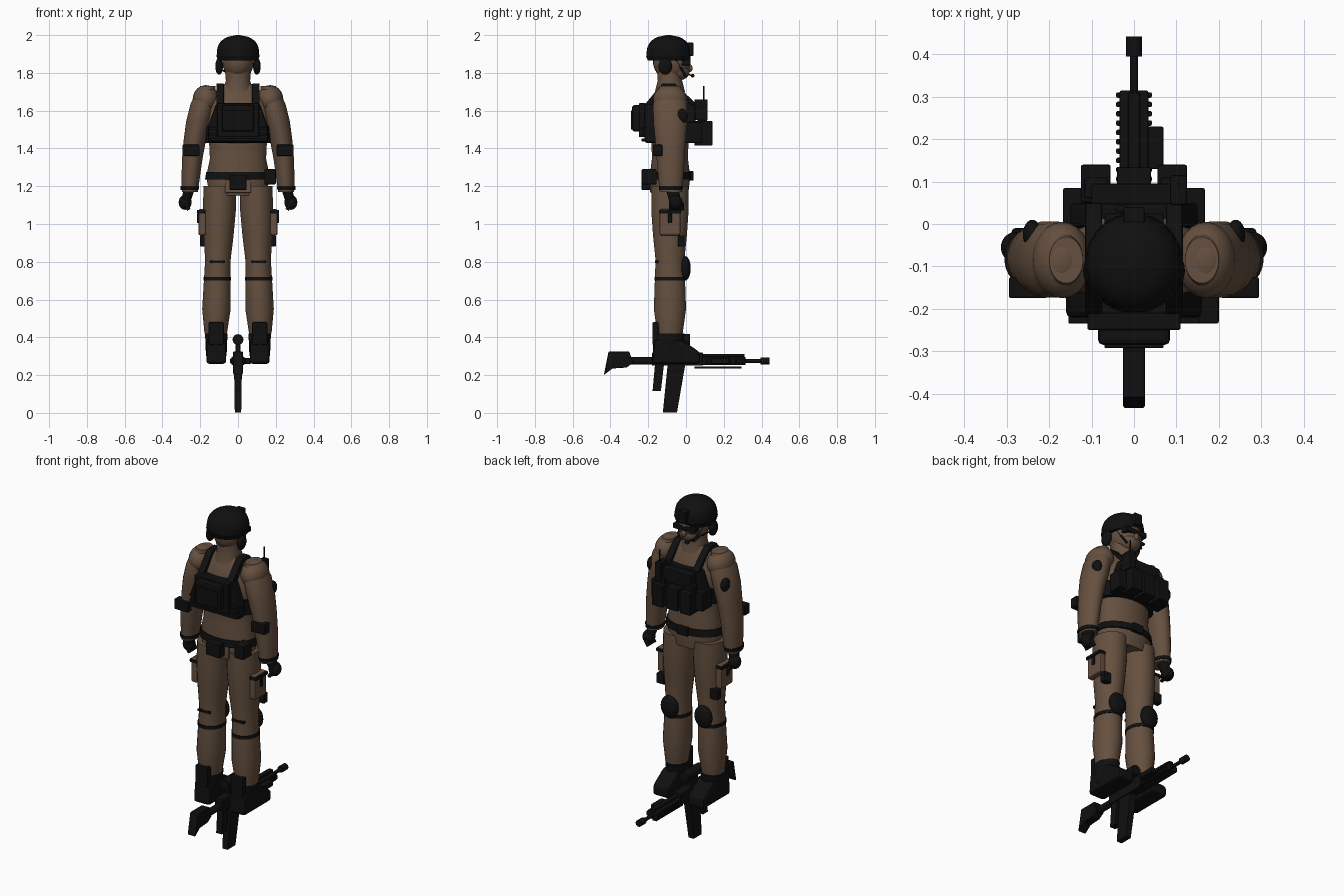
import bpy, bmesh, math
from mathutils import Vector

if "Cube" in bpy.data.objects:
    bpy.data.objects.remove(bpy.data.objects["Cube"])


def material(name, rgb):
    mat = bpy.data.materials.new(name)
    mat.use_nodes = True
    mat.diffuse_color = (*rgb, 1)
    shader = mat.node_tree.nodes["Principled BSDF"]
    shader.inputs["Base Color"].default_value = (*rgb, 1)
    return mat


BROWN = material("brown cloth", (.13, .08, .05))
BLACK = material("black gear", (.005, .005, .005))
SIDES = (("left", 1), ("right", -1))
MID = -.085  # depth of the body's centre line
BACK, CHEST = -.22, .05  # outer depths of the plate carrier
BORE = .275  # height of the rifle's barrel


def finish(obj, name, mat, smooth=True, bevel=None):
    obj.name = name
    obj.data.materials.append(mat)
    if bevel:
        modifier = obj.modifiers.new("bevel", "BEVEL")
        modifier.width, modifier.segments = bevel, 2
    if smooth:
        bpy.ops.object.select_all(action="DESELECT")
        obj.select_set(True)
        bpy.context.view_layer.objects.active = obj
        bpy.ops.object.shade_smooth_by_angle(angle=math.radians(40))


def from_bmesh(name, bm, mat, smooth, bevel=None):
    bmesh.ops.recalc_face_normals(bm, faces=bm.faces)
    data = bpy.data.meshes.new(name)
    bm.to_mesh(data)
    bm.free()
    obj = bpy.data.objects.new(name, data)
    bpy.context.collection.objects.link(obj)
    finish(obj, name, mat, smooth, bevel)


def limb(name, start, end, radii, depth, mat=BLACK, bow=0, sides=24):
    """Skin evenly spaced level ellipses from start to end, bowed along x."""
    bm = bmesh.new()
    start, end = Vector(start), Vector(end)
    rings = []
    for k, radius in enumerate(radii):
        t = k / (len(radii) - 1)
        centre = start.lerp(end, t)
        centre.x += bow * math.sin(math.pi * t)
        angles = [math.tau * (i + .5) / sides for i in range(sides)]
        rings.append([bm.verts.new((centre.x + radius * math.cos(a),
                                    centre.y + radius * depth * math.sin(a),
                                    centre.z)) for a in angles])
    for low, high in zip(rings, rings[1:]):
        for i in range(sides):
            bm.faces.new((low[i - 1], low[i], high[i], high[i - 1]))
    bm.faces.new(rings[0])
    bm.faces.new(rings[-1])
    from_bmesh(name, bm, mat, True)


def prism(name, outline, normal, at, width, mat=BLACK, bevel=.005):
    """Extrude an outline along x (points are y, z) or along y (points are x, z)."""
    bm = bmesh.new()
    ends = []
    for d in (at - width / 2, at + width / 2):
        ends.append([bm.verts.new((d, u, z) if normal == "x" else (u, d, z)) for u, z in outline])
        bm.faces.new(ends[-1])
    for i in range(len(outline)):
        bm.faces.new((ends[0][i - 1], ends[0][i], ends[1][i], ends[1][i - 1]))
    from_bmesh(name, bm, mat, False, bevel)


def box(name, at, size, mat=BLACK, bevel=.005):
    bm = bmesh.new()
    bmesh.ops.create_cube(bm, size=1)
    bmesh.ops.scale(bm, vec=size, verts=bm.verts)
    bmesh.ops.translate(bm, vec=at, verts=bm.verts)
    from_bmesh(name, bm, mat, False, min(bevel, min(size) / 4))


def ball(name, at, radii, mat=BLACK):
    bpy.ops.mesh.primitive_uv_sphere_add(segments=24, ring_count=14, location=at)
    bpy.context.object.scale = radii
    finish(bpy.context.object, name, mat)


def rod(name, start, end, radius):
    start, end = Vector(start), Vector(end)
    bpy.ops.mesh.primitive_cylinder_add(vertices=16, radius=radius, depth=(end - start).length,
                                        location=(start + end) / 2)
    bpy.context.object.rotation_euler = (end - start).to_track_quat("Z", "Y").to_euler()
    finish(bpy.context.object, name, BLACK)


# Torso, neck and face
limb("torso", start=(0, MID, 1.15), end=(0, MID, 1.74),
     radii=[.15, .17, .15, .155, .175, .17, .08], depth=.64, mat=BROWN)
limb("neck", start=(0, MID, 1.7), end=(0, MID, 1.82), radii=[.08, .065, .07], depth=1, mat=BROWN)
ball("head", at=(0, -.075, 1.86), radii=(.083, .1, .1), mat=BROWN)
ball("jaw", at=(0, -.04, 1.81), radii=(.062, .06, .05), mat=BROWN)
ball("nose", at=(0, .02, 1.825), radii=(.015, .015, .02), mat=BROWN)

# Helmet, headset and eyewear
dome = [.113 * math.sqrt(1.01 - (k / 12) ** 3) for k in range(13)]
limb("helmet", start=(0, -.093, 1.885), end=(0, -.093, 2), radii=dome, depth=1.03, mat=BLACK)
limb("helmet_rim", start=(0, -.093, 1.865), end=(0, -.093, 1.89), radii=[.107, .116], depth=1.03)
box("helmet_mount", at=(0, .02, 1.925), size=(.05, .04, .07))
box("eyewear", at=(0, 0, 1.855), size=(.14, .05, .03))
rod("microphone_boom", start=(-.095, MID, 1.82), end=(-.03, .035, 1.785), radius=.004)
ball("microphone", at=(-.03, .035, 1.785), radii=(.015, .01, .01))
for side, s in SIDES:
    ball(side + "_ear_cup", at=(s * .1, -.11, 1.835), radii=(.02, .036, .045))
    rod(side + "_chin_strap", start=(s * .08, -.06, 1.88), end=(s * .05, 0, 1.78), radius=.006)

# Arms, gloves and pads
for side, s in SIDES:
    limb(side + "_arm", start=(s * .16, MID, 1.73), end=(s * .255, -.08, 1.17),
         radii=[.04, .066, .066, .06, .055, .05, .043], depth=1.37, mat=BROWN, bow=s * .02)
    ball(side + "_shoulder", at=(s * .17, MID, 1.66), radii=(.07, .09, .075), mat=BROWN)
    limb(side + "_cuff", start=(s * .256, -.08, 1.18), end=(s * .256, -.08, 1.2),
         radii=[.048, .05], depth=1.3)
    limb(side + "_wrist", start=(s * .26, -.07, 1.18), end=(s * .275, -.06, 1.12),
         radii=[.03, .024], depth=1.2)
    ball(side + "_glove", at=(s * .28, -.055, 1.115), radii=(.034, .036, .04))
    for finger in range(4):
        y = -.08 + finger * .02
        rod(side + "_finger", start=(s * .28, y, 1.11), end=(s * .26, y, 1.075), radius=.01)
    box(side + "_elbow_pad", at=(s * .25, -.15, 1.39), size=(.09, .05, .06))
    ball(side + "_sleeve_patch", at=(s * .24, -.025, 1.57), radii=(.022, .035, .04))

# Legs, knee pads and thigh pouches
for side, s in SIDES:
    limb(side + "_leg", start=(s * .095, MID, 1.2), end=(s * .118, MID, .42),
         radii=[.088, .088, .08, .068, .072, .076, .06], depth=1.13, mat=BROWN)
    limb(side + "_knee_strap", start=(s * .11, MID, .7), end=(s * .11, MID, .72),
         radii=[.074, .074], depth=1.13)
    box(side + "_upper_knee_strap", at=(s * .11, -.15, .8), size=(.08, .03, .015))
    ball(side + "_knee_pad", at=(s * .11, -.005, .765), radii=(.055, .03, .065))
    box(side + "_thigh_pouch", at=(s * .19, MID, 1.01), size=(.04, .11, .14), mat=BROWN, bevel=.01)
    box(side + "_pouch_flap", at=(s * .195, MID, 1.065), size=(.045, .115, .02))
    box(side + "_pouch_buckle", at=(s * .21, MID, 1.03), size=(.015, .02, .05))
    box(side + "_thigh_holder", at=(s * .175, -.025, .91), size=(.05, .035, .06))

# Boots
foot = [(-.18, .26), (.075, .26), (.075, .32), (-.02, .385), (-.17, .385)]
for side, s in SIDES:
    prism(side + "_boot_foot", foot, normal="x", at=s * .115, width=.105, bevel=.015)
    limb(side + "_boot_shaft", start=(s * .115, -.1, .3), end=(s * .115, -.09, .42),
         radii=[.055, .06], depth=1.4)
    box(side + "_boot_heel_tab", at=(s * .115, -.16, .42), size=(.08, .035, .12))

# Belt, its pouches and the shirt tail
limb("belt", start=(0, MID, 1.235), end=(0, MID, 1.275), radii=[.176, .17], depth=.66)
box("shirt_tail", at=(0, -.175, 1.2), size=(.14, .03, .07), mat=BROWN)
box("rear_belt_pouch", at=(0, -.21, 1.22), size=(.09, .05, .08))
box("side_belt_pouch", at=(.17, -.195, 1.25), size=(.06, .08, .08))
box("belt_buckle", at=(0, .025, 1.255), size=(.07, .03, .05))

# Plate carrier
half = [(.16, 1.43), (.16, 1.51), (.115, 1.64)]
plate = half + [(-x, z) for x, z in reversed(half)]
prism("rear_plate", plate, normal="y", at=BACK + .03, width=.06, bevel=.012)
prism("front_plate", plate, normal="y", at=CHEST - .03, width=.06, bevel=.012)
limb("side_wrap", start=(0, MID, 1.43), end=(0, MID, 1.52), radii=[.176, .18], depth=.7)
box("rear_pack", at=(0, BACK - .03, 1.56), size=(.17, .07, .14), bevel=.012)
box("rear_pack_panel", at=(0, BACK - .067, 1.55), size=(.14, .01, .1))
box("rear_web", at=(0, BACK - .01, 1.55), size=(.22, .04, .18))
for row in range(3):
    box("rear_webbing", at=(0, BACK - .005, 1.445 + row * .03), size=(.31, .02, .015))
upper = [(BACK, 1.63), (-.125, 1.745), (-.06, 1.745), (CHEST, 1.64)]
strap = upper + [(y * .85, z - .03) for y, z in reversed(upper)]
for side, s in SIDES:
    prism(side + "_shoulder_strap", strap, normal="x", at=s * .095, width=.04)
    box(side + "_magazine_pouch", at=(s * .09, CHEST + .045, 1.48), size=(.07, .09, .13))
    box(side + "_side_pouch", at=(s * .14, CHEST - .01, 1.485), size=(.055, .09, .11))
    box(side + "_spare_magazine", at=(s * .09, CHEST + .035, 1.55), size=(.055, .05, .05))
box("centre_magazine_pouch", at=(0, CHEST + .04, 1.48), size=(.08, .09, .13))
box("chest_pouch", at=(0, CHEST + .02, 1.59), size=(.2, .05, .08))
box("radio", at=(.105, CHEST + .03, 1.605), size=(.04, .07, .11))
rod("radio_antenna", start=(.105, .095, 1.65), end=(.105, .095, 1.73), radius=.004)

# Rifle lying between the feet
stock = [(-.435, .2), (-.41, .325), (-.3, .325), (-.28, .265), (-.315, .24), (-.39, .235)]
prism("rifle_stock", stock, normal="x", at=0, width=.052)
rod("buffer_tube", start=(0, -.31, BORE), end=(0, -.15, BORE), radius=.02)
box("receiver", at=(0, -.045, BORE + .01), size=(.052, .27, .07))
limb("pistol_grip", start=(0, -.155, .115), end=(0, -.14, .26), radii=[.026, .028], depth=1.2, sides=4)
limb("magazine", start=(0, MID, .003), end=(0, -.05, .26), radii=[.024, .03], depth=2.2, sides=4)
box("handguard", at=(0, .2, BORE), size=(.068, .23, .045))
box("top_rail", at=(0, .08, BORE + .03), size=(.028, .46, .015))
for rib in range(10):
    box("rail_rib", at=(0, .106 + rib * .022, BORE), size=(.084, .013, .025))
box("lower_rail", at=(0, .17, .24), size=(.028, .25, .01))
rod("barrel", start=(0, .3, BORE), end=(0, .41, BORE), radius=.01)
rod("muzzle_brake", start=(0, .395, BORE), end=(0, .442, BORE), radius=.019)
box("aiming_light", at=(.05, .18, BORE), size=(.04, .1, .03))
box("sight_mount", at=(0, -.06, .34), size=(.024, .08, .06))
rod("sight", start=(0, -.13, .388), end=(0, .02, .388), radius=.029)
